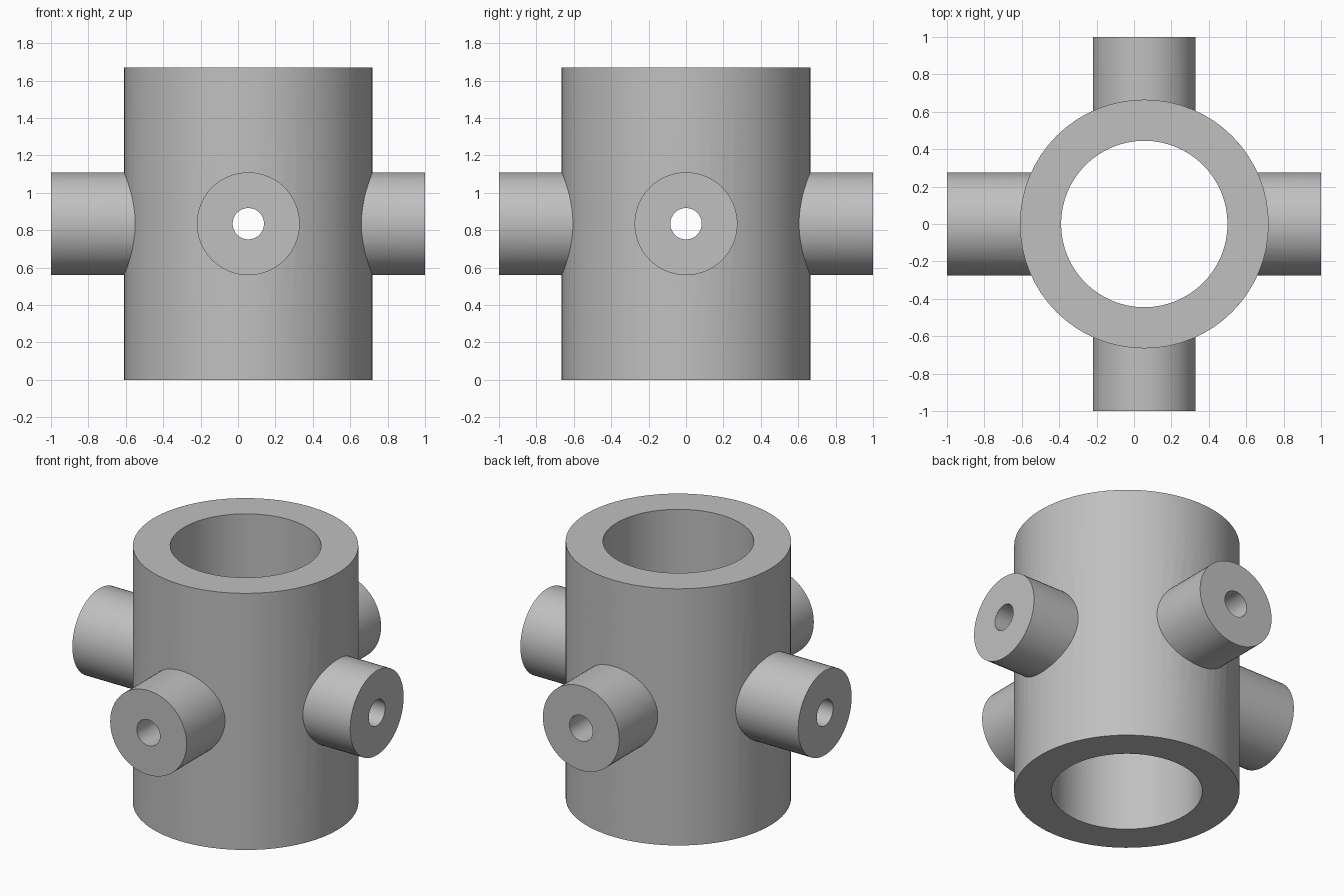
import bpy
import math

if "Cube" in bpy.data.objects:
    bpy.data.objects.remove(bpy.data.objects["Cube"])

CX = 0.055              # axis of the main tube
MID = 0.835             # height of the side pipes
HEIGHT = 1.67

grey = bpy.data.materials.new("plain_grey")
grey.diffuse_color = (0.53, 0.53, 0.53, 1)
grey.use_nodes = True
grey.node_tree.nodes["Principled BSDF"].inputs["Base Color"].default_value = grey.diffuse_color


def cylinder(name, radius, length, location, rotation=(0, 0, 0), sides=64):
    bpy.ops.mesh.primitive_cylinder_add(vertices=sides, radius=radius, depth=length,
                                        location=location, rotation=rotation)
    obj = bpy.context.object
    obj.name = name
    obj.data.materials.append(grey)
    return obj


def combine(target, tool, operation):
    mod = target.modifiers.new(operation.lower(), 'BOOLEAN')
    mod.operation = operation
    mod.solver = 'EXACT'
    mod.object = tool
    bpy.context.view_layer.objects.active = target
    bpy.ops.object.modifier_apply(modifier=mod.name)
    bpy.data.objects.remove(tool, do_unlink=True)


along_x = (0, math.pi / 2, 0)
along_y = (math.pi / 2, 0, 0)

# Main tube with the four side pipes
hub = cylinder("pipe_hub", 0.665, HEIGHT, (CX, 0, HEIGHT / 2))
combine(hub, cylinder("side_pipes", 0.275, 2, (0, 0, MID), along_x), 'UNION')
combine(hub, cylinder("front_back_pipes", 0.275, 2, (CX, 0, MID), along_y), 'UNION')

# Wide vertical bore and the narrow holes through each pipe
combine(hub, cylinder("bore", 0.445, 3, (CX, 0, MID)), 'DIFFERENCE')
combine(hub, cylinder("side_holes", 0.084, 3, (0, 0, MID), along_x, 32), 'DIFFERENCE')
combine(hub, cylinder("front_back_holes", 0.084, 3, (CX, 0, MID), along_y, 32), 'DIFFERENCE')

# Smooth curved walls with crisp rims
bpy.ops.object.select_all(action='DESELECT')
hub.select_set(True)
bpy.context.view_layer.objects.active = hub
bpy.ops.object.shade_smooth_by_angle(angle=math.radians(30))
